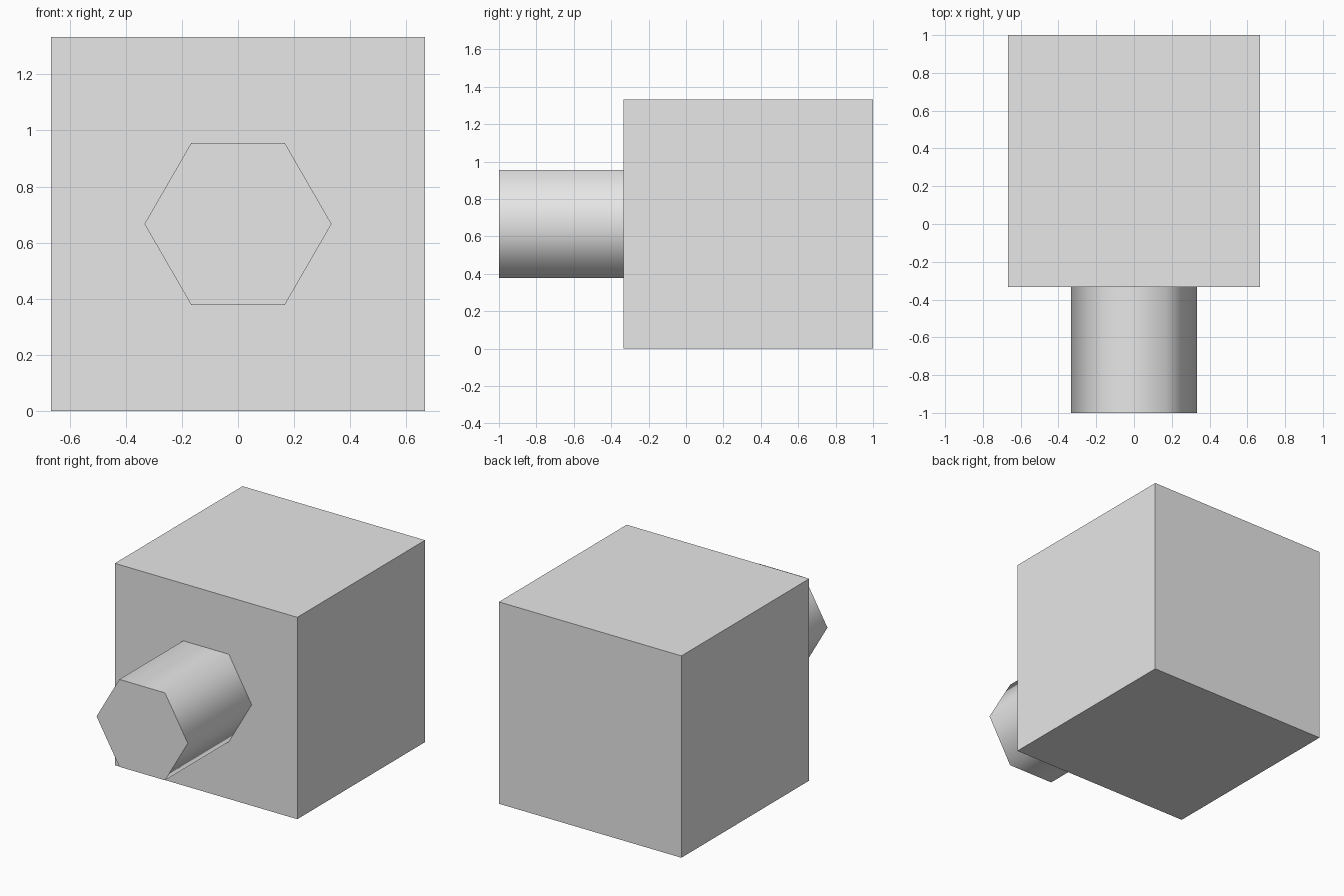
import bpy
from math import radians

if "Cube" in bpy.data.objects:
    bpy.data.objects.remove(bpy.data.objects["Cube"], do_unlink=True)

UNIT = 2 / 3              # half the width of the block
FRONT = 1 - 2 * UNIT      # y of the block's front face

# Plain light grey for everything
grey = bpy.data.materials.new("light_grey")
grey.use_nodes = True
colour = (0.8, 0.8, 0.8, 1)
grey.diffuse_color = colour
grey.node_tree.nodes["Principled BSDF"].inputs["Base Color"].default_value = colour


def finish(name):
    obj = bpy.context.object
    obj.name = obj.data.name = name
    obj.data.materials.append(grey)
    return obj


# Cubic block
bpy.ops.mesh.primitive_cube_add(size=2 * UNIT, location=(0, 1 - UNIT, UNIT))
finish("block")

# Six-sided barrel with smooth sides and a flat end, corners pointing left and right
bpy.ops.mesh.primitive_cylinder_add(
    vertices=6, radius=UNIT / 2, depth=UNIT,
    location=(0, FRONT - UNIT / 2, UNIT),
    rotation=(radians(90), radians(30), 0))
finish("barrel")
bpy.ops.object.shade_smooth_by_angle(angle=radians(70))
